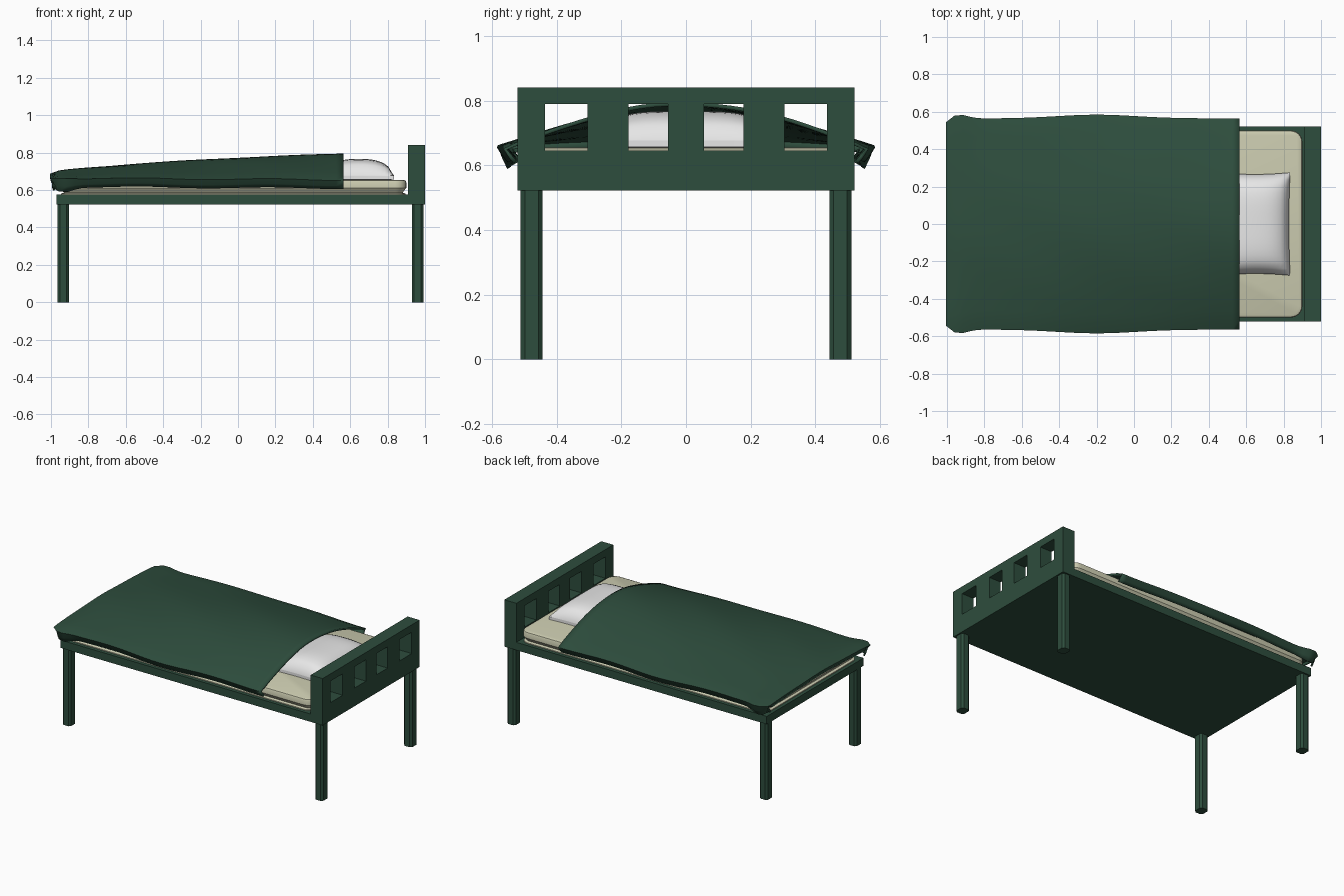
import bpy, bmesh, math
from mathutils import Vector

cube = bpy.data.objects.get("Cube")
if cube:
    bpy.data.objects.remove(cube, do_unlink=True)


def material(name, colour):
    m = bpy.data.materials.new(name)
    m.use_nodes = True
    m.diffuse_color = (*colour, 1)
    m.node_tree.nodes["Principled BSDF"].inputs["Base Color"].default_value = (*colour, 1)
    return m


green = material("dark green", (0.027, 0.075, 0.047))
cream = material("cream", (0.61, 0.61, 0.44))
white = material("white", (0.8, 0.8, 0.8))


def finish(name, bm, mat, smooth=None):
    bmesh.ops.recalc_face_normals(bm, faces=bm.faces)
    mesh = bpy.data.meshes.new(name)
    bm.to_mesh(mesh)
    bm.free()
    ob = bpy.data.objects.new(name, mesh)
    bpy.context.collection.objects.link(ob)
    mesh.materials.append(mat)
    if smooth:
        bpy.ops.object.select_all(action='DESELECT')
        ob.select_set(True)
        bpy.context.view_layer.objects.active = ob
        bpy.ops.object.shade_smooth_by_angle(angle=math.radians(smooth))
    return ob


def add_box(bm, x, y, z):
    verts = bmesh.ops.create_cube(bm, size=1)["verts"]
    for v in verts:
        v.co = Vector([(r[0] + r[1]) / 2 + c * (r[1] - r[0]) for c, r in zip(v.co, (x, y, z))])
    return verts


# Bed base
bm = bmesh.new()
add_box(bm, (-0.97, 0.91), (-0.52, 0.52), (0.522, 0.575))
finish("bed_base", bm, green)

# Headboard: two rails and five posts leaving four square openings
bm = bmesh.new()
HEAD_X = (0.91, 1.0)
add_box(bm, HEAD_X, (-0.52, 0.52), (0.522, 0.645))
add_box(bm, HEAD_X, (-0.52, 0.52), (0.79, 0.84))
for post in ((-0.52, -0.435), (-0.305, -0.177), (-0.056, 0.056), (0.177, 0.305), (0.435, 0.52)):
    add_box(bm, HEAD_X, post, (0.645, 0.79))
finish("headboard", bm, green)

# Legs with chamfered corners
for end, x in (("foot", -0.935), ("head", 0.96)):
    for side, y in (("right", -0.477), ("left", 0.477)):
        bm = bmesh.new()
        add_box(bm, (x - 0.031, x + 0.031), (y - 0.034, y + 0.034), (0, 0.523))
        uprights = [e for e in bm.edges if abs(e.verts[0].co.z - e.verts[1].co.z) > 0.1]
        bmesh.ops.bevel(bm, geom=uprights, offset=0.013, segments=1, affect='EDGES')
        finish(f"{end}_leg_{side}", bm, green)

# Mattress: stacked rounded outlines, tucked in towards the bottom
bm = bmesh.new()
rings = []
for z, inset in ((0.573, 0.004), (0.581, 0.004), (0.586, 0.02), (0.612, 0),
                 (0.64, 0), (0.65, 0.004), (0.655, 0.016)):
    ring = []
    r = 0.06 - inset
    for k in range(4):
        cx = (0.84, -0.89, -0.89, 0.84)[k]
        cy = (0.44, 0.44, -0.44, -0.44)[k]
        for i in range(7):
            a = math.pi / 2 * (k + i / 6)
            ring.append(bm.verts.new((cx + r * math.cos(a), cy + r * math.sin(a), z)))
    rings.append(ring)
for low, high in zip(rings, rings[1:]):
    for i in range(len(low)):
        j = (i + 1) % len(low)
        bm.faces.new((low[i], low[j], high[j], high[i]))
bm.faces.new(rings[0][::-1])
bm.faces.new(rings[-1])
finish("mattress", bm, cream, 35)

# Pillow: puffed grid, flat beneath and pinched at the seam
bm = bmesh.new()
bmesh.ops.create_cube(bm, size=2)
bmesh.ops.subdivide_edges(bm, edges=bm.edges[:], cuts=15, use_grid_fill=True)
for v in bm.verts:
    u, w, t = v.co
    puff = (max(0, 1 - u ** 4) * max(0, 1 - w ** 4)) ** 0.5
    pinch = 1 - 0.035 * (1 - (u * w) ** 2)
    height = 0.01 + (0.09 if t > 0 else 0.008) * puff * (1 - 0.25 * u * u)
    v.co = (0.645 + 0.19 * u * pinch, 0.275 * w * pinch, 0.667 + t * height)
finish("pillow", bm, white, 60)

# Blanket: arched sheet, flatter at the foot, hem curled under along the sides
NX, NY = 40, 28
bm = bmesh.new()
grid = []
for i in range(NX + 1):
    u = max(0, i - 1) / (NX - 1)
    x = -0.995 + 1.56 * u
    crown = 0.68 + 0.105 * u ** 0.6
    corner = math.exp(-((x + 0.93) / 0.06) ** 2)
    half = 0.553 + 0.02 * math.exp(-((x + 0.2) / 0.3) ** 2) + 0.02 * corner
    if x < -0.96:
        half -= 0.02
    edge = 0.66 - 0.008 * u + 0.004 * math.sin(9 * x)
    row = []
    for j in range(NY + 1):
        s = 2 * j / NY - 1
        t = min(1, abs(s) * NY / (NY - 4))
        sign = 1 if s > 0 else -1
        y = half * t
        z = edge + (crown - edge) * math.cos(math.pi / 2 * t)
        z += 0.003 * math.sin(7 * x + 5 * s) * math.sin(4 * s + 2 * x) * (1 - t * t)
        curl = max(0, abs(s) * NY / 2 - (NY / 2 - 2)) / 2
        y -= 0.03 * curl
        z -= (0.035 + 0.028 * corner) * curl
        if i == 0:
            z -= 0.018
        row.append(bm.verts.new((x + (0.008 if i == 0 else 0), sign * y, z)))
    grid.append(row)
for a, b in zip(grid, grid[1:]):
    for j in range(NY):
        bm.faces.new((a[j], b[j], b[j + 1], a[j + 1]))
blanket = finish("blanket", bm, green, 40)
if blanket.data.polygons[len(blanket.data.polygons) // 2].normal.z < 0:
    blanket.data.flip_normals()
thickness = blanket.modifiers.new("thickness", 'SOLIDIFY')
thickness.thickness = 0.012
thickness.offset = -1
